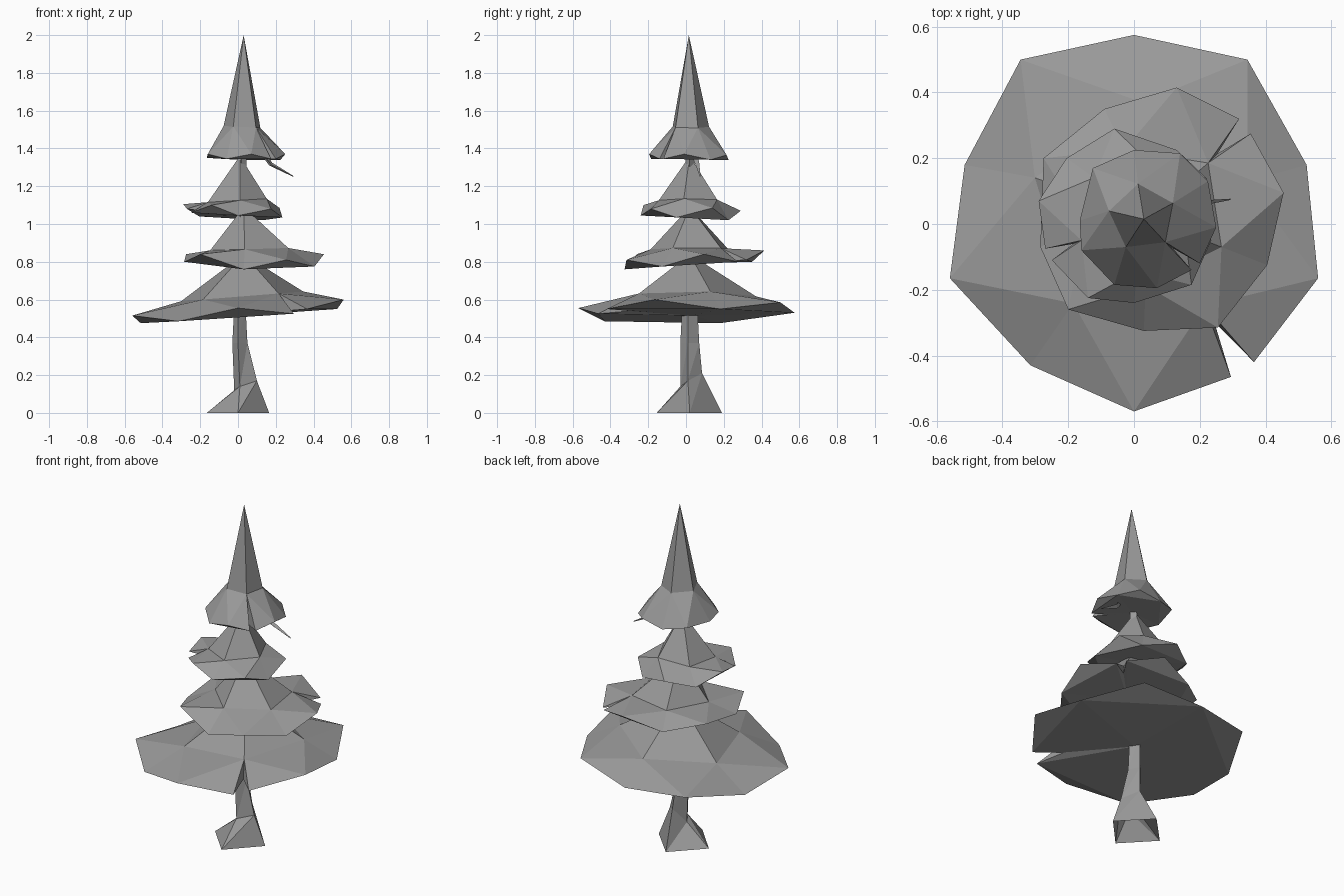
import bpy
from math import sin, cos, radians

grey = bpy.data.materials.new("dark_grey")
grey.diffuse_color = (0.32, 0.32, 0.32, 1)


def make_object(name, verts, faces):
    mesh = bpy.data.meshes.new(name)
    mesh.from_pydata(verts, [], faces)
    mesh.update()
    mesh.materials.append(grey)
    obj = bpy.data.objects.new(name, mesh)
    bpy.context.collection.objects.link(obj)
    return obj


def branch_tier(name, tip, centre, radius, phase, mid_z, tilt, under_z, rim):
    """Spike over a five-sided shoulder, flaring to a rim split by one notch."""
    shoulder = []
    for i in range(5):
        a = radians(phase + 72 * i)
        x, y = centre[0] + radius * cos(a), centre[1] + radius * sin(a)
        shoulder.append((x, y, mid_z + tilt * x))
    # vertex 18 is the foot of the notch on the underside
    nx = shoulder[0][0] * 0.75 + (rim[0][0] + rim[10][0]) * 0.125
    ny = shoulder[0][1] * 0.75 + (rim[0][1] + rim[10][1]) * 0.125
    notch = (nx, ny, under_z + 0.7 * (max(rim[0][2], rim[10][2]) - under_z))
    verts = [tip, (centre[0], centre[1], under_z)] + shoulder + rim + [notch]
    faces = []
    for i in range(5):
        a, b, o = 2 + i, 2 + (i + 1) % 5, 7 + 2 * i
        faces += [(0, a, b), (a, o, o + 1), (a, o + 1, b), (b, o + 1, o + 2)]
        # underside: chord between low rim points, then fan
        faces += [(o, o + 2, o + 1), (1, o + 2, o)]
    # underside and walls along the notch
    faces += [(1, 18, 17), (1, 7, 18), (2, 17, 18), (2, 18, 7)]
    return make_object(name, verts, faces)


def loft(name, rings):
    """Skin between rings of equal size, open at the base, capped at the end."""
    n = len(rings[0])
    verts = [v for r in rings for v in r]
    faces = [tuple(range(len(verts) - n, len(verts)))]
    for k in range(len(rings) - 1):
        for i in range(n):
            j = (i + 1) % n
            a, b, c, d = k * n + i, k * n + j, (k + 1) * n + j, (k + 1) * n + i
            faces += [(a, b, c), (a, c, d)]
    return make_object(name, verts, faces)


# Foliage tiers, bottom to top
branch_tier("bottom_tier", (0.03, 0.02, 0.84), (0.02, 0.03), 0.34, -55, 0.615, 0.08, 0.515, [
    (.365, -.42, .55), (.56, -.165, .60), (.525, .18, .55), (.345, .50, .585),
    (0, .575, .53), (-.345, .50, .535), (-.515, .18, .475), (-.56, -.165, .515),
    (-.315, -.43, .485), (0, -.57, .555), (.295, -.465, .525)])
branch_tier("lower_middle_tier", (0.03, 0.02, 1.09), (0.07, 0.03), 0.22, 45, 0.865, 0.03, 0.79, [
    (.32, .32, .81), (.13, .415, .86), (-.09, .35, .80), (-.275, .20, .84),
    (-.285, -.07, .80), (-.20, -.26, .84), (.03, -.325, .76), (.255, -.315, .81),
    (.405, -.125, .775), (.455, .095, .84), (.355, .275, .80)])
branch_tier("upper_middle_tier", (0.01, 0.02, 1.36), (-0.01, 0.02), 0.165, 205, 1.125, 0.06, 1.045, [
    (-.25, -.11, 1.06), (-.14, -.225, 1.10), (0, -.24, 1.045), (.175, -.185, 1.08),
    (.235, -.05, 1.035), (.22, .14, 1.085), (.13, .225, 1.02), (-.06, .29, 1.07),
    (-.205, .20, 1.04), (-.29, .07, 1.105), (-.27, -.075, 1.08)])
branch_tier("top_tier", (0.03, 0.015, 2.0), (0.025, 0.02), 0.103, -47, 1.515, -0.05, 1.35, [
    (.20, -.12, 1.345), (.25, -.01, 1.37), (.225, .13, 1.34), (.14, .215, 1.365),
    (0, .225, 1.34), (-.125, .17, 1.36), (-.165, .01, 1.35), (-.16, -.08, 1.37),
    (-.06, -.185, 1.345), (.07, -.195, 1.37), (.175, -.14, 1.345)])

# Four-sided trunk with flared foot
loft("trunk", [
    [(-.165, .02, 0), (0, -.155, 0), (.165, .02, 0), (0, .19, 0)],
    [(-.02, .02, .12), (.01, -.03, .14), (.10, .01, .17), (.03, .085, .21)],
    [(-.03, .02, .37), (.0, -.03, .37), (.05, .01, .37), (.015, .07, .37)],
    [(-.02, .02, .56), (.0, -.02, .56), (.04, .01, .56), (.01, .06, .56)],
    [(.0, .02, 1.40), (.02, .0, 1.40), (.045, .02, 1.40), (.02, .045, 1.40)]])

# Small twig hanging under the top tier
loft("twig", [
    [(.12, .05, 1.37), (.14, .03, 1.36), (.15, .06, 1.37)],
    [(.165, .06, 1.31), (.175, .05, 1.315), (.18, .07, 1.325)],
    [(.292, .075, 1.25), (.293, .073, 1.252), (.294, .077, 1.254)]])
